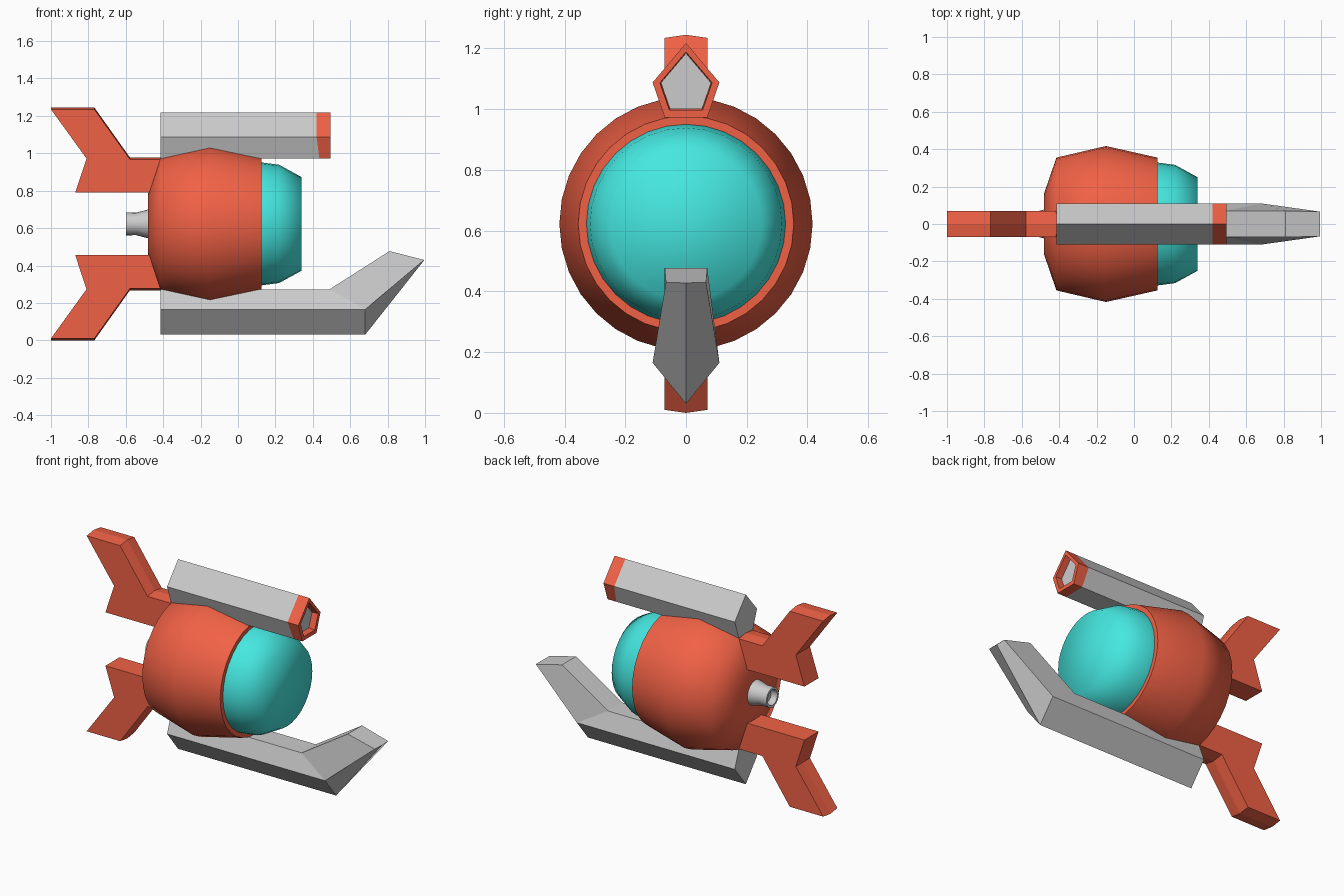
import bpy, bmesh, math

if "Cube" in bpy.data.objects:
    bpy.data.objects.remove(bpy.data.objects["Cube"])

ZC = 0.6225  # height of the body axis


def material(name, color):
    m = bpy.data.materials.new(name)
    m.diffuse_color = (*color, 1)
    m.use_nodes = True
    m.node_tree.nodes["Principled BSDF"].inputs["Base Color"].default_value = m.diffuse_color
    return m


RED = material("red", (0.88, 0.12, 0.06))
TEAL = material("teal", (0.06, 0.8, 0.75))


def finish(name, bm, mat=None, angle=None):
    bmesh.ops.recalc_face_normals(bm, faces=bm.faces)
    mesh = bpy.data.meshes.new(name)
    bm.to_mesh(mesh)
    bm.free()
    ob = bpy.data.objects.new(name, mesh)
    bpy.context.collection.objects.link(ob)
    if mat:
        mesh.materials.append(mat)
    if angle:
        bpy.ops.object.select_all(action='DESELECT')
        ob.select_set(True)
        bpy.context.view_layer.objects.active = ob
        bpy.ops.object.shade_smooth_by_angle(angle=math.radians(angle))
    return ob


def loft(name, rings, mat=None, angle=None):
    """Skin a list of equal-length point rings and cap both ends."""
    bm = bmesh.new()
    vs = [[bm.verts.new(p) for p in r] for r in rings]
    n = len(rings[0])
    for a, b in zip(vs, vs[1:]):
        for i in range(n):
            j = (i + 1) % n
            bm.faces.new((a[i], a[j], b[j], b[i]))
    bm.faces.new(vs[0])
    bm.faces.new(vs[-1])
    return finish(name, bm, mat, angle)


def lathe(name, profile, mat=None, n=32, angle=66):
    """Turn (x, radius) points around the body axis."""
    rings = [[(x, r * math.cos(2 * math.pi * i / n), ZC + r * math.sin(2 * math.pi * i / n))
              for i in range(n)] for x, r in profile]
    return loft(name, rings, mat, angle)


# Round body, window dome and exhaust nozzle
lathe("body", [(-0.48, 0.165), (-0.415, 0.355), (-0.15, 0.417), (0.125, 0.355)], RED)
lathe("window_dome", [(0.10, 0.328), (0.13, 0.328), (0.22, 0.316), (0.34, 0.25)], TEAL)
lathe("exhaust_nozzle", [(-0.47, 0.08), (-0.545, 0.06), (-0.60, 0.062),
                         (-0.60, 0.048), (-0.56, 0.044)], None, 20, 40)


def pentagon(x_top, x_low, s=1.0):
    """Barrel cross-section with a ridge on top; s shrinks it."""
    pts = [(0, 0.135), (0.11, 0.005), (0.07, -0.11), (-0.07, -0.11), (-0.11, 0.005)]
    return [(x_top if z > -0.1 else x_low, y * s, 1.083 + z * s) for y, z in pts]


# Top barrel with a hollow red muzzle
loft("top_barrel", [pentagon(-0.415, -0.415), pentagon(0.42, 0.435)])
loft("barrel_muzzle", [pentagon(0.42, 0.435), pentagon(0.495, 0.495),
                       pentagon(0.495, 0.495, 0.78), pentagon(0.45, 0.45, 0.76)], RED)
loft("muzzle_core", [pentagon(0.44, 0.44, 0.75), pentagon(0.455, 0.455, 0.75)])


def keel_ring(top, side, ridge, w):
    return [(ridge[0], 0, ridge[1]), (side[0], w, side[1]), (top[0], 0.07, top[1]),
            (top[0], -0.07, top[1]), (side[0], -w, side[1])]


# Lower keel that bends up at the front
loft("lower_keel", [
    keel_ring((-0.415, 0.273), (-0.415, 0.165), (-0.415, 0.03), 0.11),
    keel_ring((0.49, 0.273), (0.68, 0.165), (0.68, 0.03), 0.11),
    keel_ring((0.81, 0.477), (0.995, 0.43), (0.995, 0.428), 0.066)])

# Tail fins: swept outline with a slight ridge along the outer edge
outline = [(-1, 1.235), (-0.768, 1.235), (-0.578, 0.968), (-0.40, 0.968),
           (-0.44, 0.79), (-0.87, 0.79), (-0.81, 0.972)]
for name, sign in (("upper_tail_fin", 1), ("lower_tail_fin", -1)):
    rings = []
    for y, lift in ((-0.07, 0), (0, 0.01), (0.07, 0)):
        rings.append([(x, y, ZC + sign * (z + (lift if i < 4 else 0) - ZC))
                      for i, (x, z) in enumerate(outline)])
    loft(name, rings, RED)
